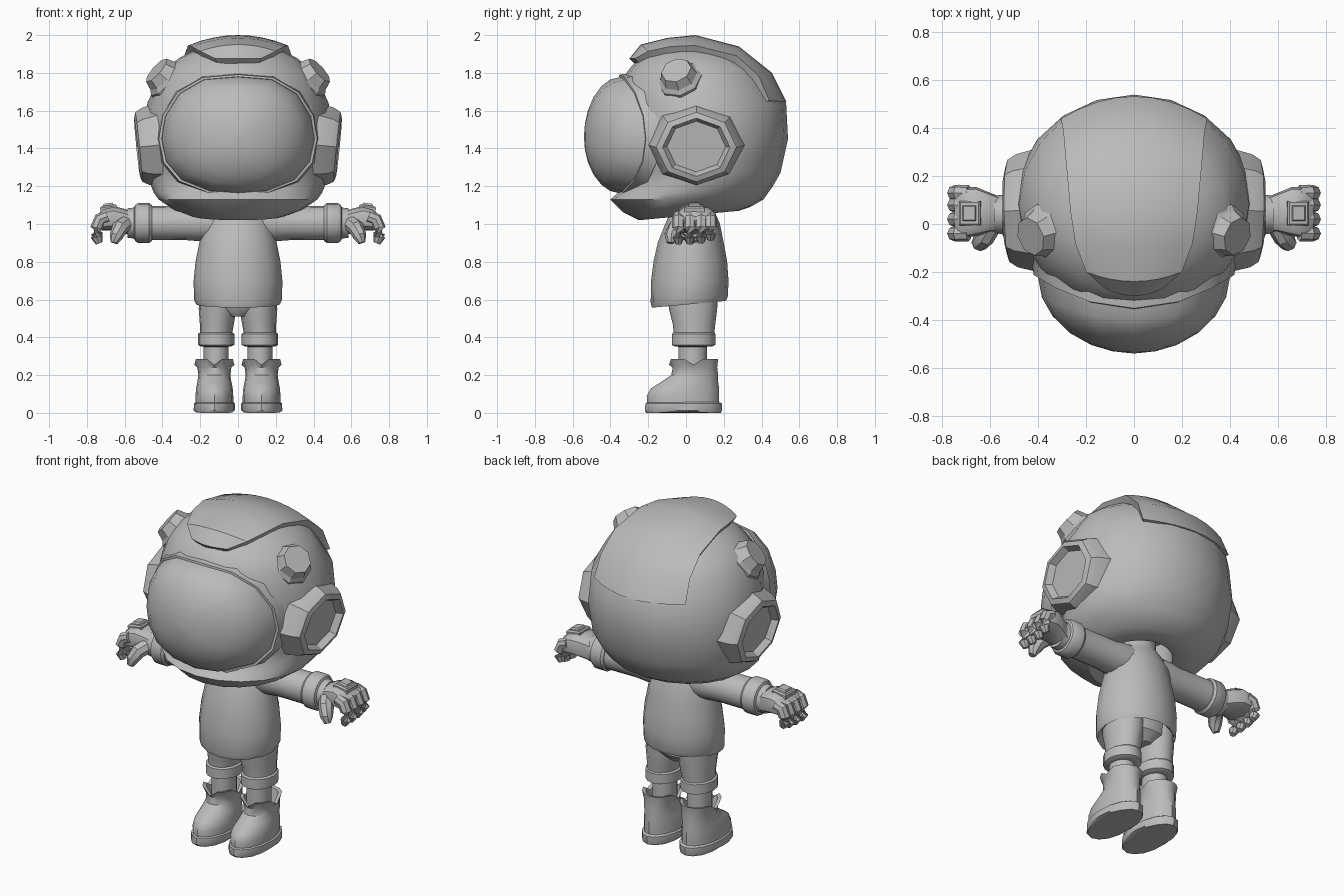
import bpy, bmesh, math
from mathutils import Vector, Matrix

if "Cube" in bpy.data.objects:
    bpy.data.objects.remove(bpy.data.objects["Cube"])

grey = bpy.data.materials.new("suit_grey")
grey.diffuse_color = (0.5, 0.5, 0.5, 1)
grey.use_nodes = True
grey.node_tree.nodes["Principled BSDF"].inputs["Base Color"].default_value = grey.diffuse_color


def build(name, verts, faces, mirror=False, angle=35):
    """Make an object, plus its mirrored twin when asked."""
    for sign in ((1, -1) if mirror else (1,)):
        bm = bmesh.new()
        vs = [bm.verts.new((v[0] * sign, v[1], v[2])) for v in verts]
        for f in faces:
            bm.faces.new([vs[i] for i in f])
        bmesh.ops.recalc_face_normals(bm, faces=bm.faces)
        label = name + ("" if not mirror else "_right" if sign > 0 else "_left")
        mesh = bpy.data.meshes.new(label)
        bm.to_mesh(mesh)
        bm.free()
        mesh.materials.append(grey)
        ob = bpy.data.objects.new(label, mesh)
        bpy.context.collection.objects.link(ob)
        bpy.ops.object.select_all(action='DESELECT')
        ob.select_set(True)
        bpy.context.view_layer.objects.active = ob
        bpy.ops.object.shade_smooth_by_angle(angle=math.radians(angle))


def loft(name, rings, mirror=False, closed=False, angle=35):
    """Skin a list of equal rings; cap the ends or join last to first."""
    n, m = len(rings[0]), len(rings)
    verts = [v for r in rings for v in r]
    faces = []
    for k in range(m if closed else m - 1):
        a, b = k * n, (k + 1) % m * n
        faces += [(a + i, a + (i + 1) % n, b + (i + 1) % n, b + i) for i in range(n)]
    if not closed:
        faces += [tuple(range(n)), tuple(range((m - 1) * n, m * n))]
    build(name, verts, faces, mirror, angle)


def oval(z, y0, y1, hw, cx=0, n=16, tilt=0):
    """Horizontal ring from its front, back and half width."""
    pts = []
    for i in range(n):
        a = 2 * math.pi * i / n
        pts.append(Vector((cx + hw * math.sin(a), (y0 + y1) / 2 - (y1 - y0) / 2 * math.cos(a),
                           z - tilt * math.cos(a))))
    return pts


def tube(name, path, radii, n=10, mirror=True):
    """Round tube along a path with a radius at each point."""
    p = [Vector(v) for v in path]
    rings = []
    for i, c in enumerate(p):
        q = (p[min(i + 1, len(p) - 1)] - p[max(i - 1, 0)]).to_track_quat('Z', 'Y')
        rings.append([c + q @ Vector((radii[i] * math.cos(2 * math.pi * k / n),
                                      radii[i] * math.sin(2 * math.pi * k / n), 0)) for k in range(n)])
    loft(name, rings, mirror)


def disc(name, centre, axis, stages, stretch=1.0):
    """Eight-sided stepped disc; stages are (height along axis, radius)."""
    z = Vector(axis).normalized()
    x = Vector((0, 1, 0))
    x = (x - z * x.dot(z)).normalized()
    y = z.cross(x)
    c = Vector(centre)
    loft(name, [[c + z * h + x * (r * stretch * math.cos(k * math.pi / 4)) + y * (r * math.sin(k * math.pi / 4))
                 for k in range(8)] for h, r in stages], True, angle=20)


# Helmet shell, with a hollow neck opening
shell = [(1.25, -.16, .2, .2), (1.06, -.19, .22, .2), (1.045, -.25, .28, .25), (1.075, -.33, .34, .34),
         (1.13, -.40, .41, .42), (1.165, -.36, .435, .445), (1.20, -.32, .46, .46), (1.27, -.31, .5, .48),
         (1.45, -.37, .54, .5), (1.64, -.37, .53, .48), (1.76, -.345, .45, .425), (1.82, -.30, .41, .385),
         (1.88, -.25, .33, .31), (1.94, -.15, .22, .19), (1.965, -.02, .1, .06)]
tilts = [0, .02, .025, .015] + [0] * 11
loft("helmet", [oval(*s, n=20, tilt=t) for s, t in zip(shell, tilts)], angle=40)

# Visor dome and its thin frame
half = [(0, 1.78), (.18, 1.765), (.31, 1.69), (.385, 1.57), (.405, 1.45), (.38, 1.33), (.30, 1.235),
        (.15, 1.175), (0, 1.16)]
outline = half + [(-x, z) for x, z in half[-2:0:-1]]


def visor_ring(s, depth):
    ring = []
    for x, z in outline:
        rim = -.20 - .14 * (1 - (x / .405) ** 2)
        ring.append(Vector((x * s, depth(rim), 1.46 + (z - 1.46) * s)))
    return ring


bulge = [1, .95, .84, .66, .44, .22, .02]
loft("visor", [visor_ring(s, lambda r, s=s: -.54 + (r + .54) * (1 - math.sqrt(1 - s * s))) for s in bulge])
loft("visor_frame", [visor_ring(s, lambda r, o=o: r + o) for s, o in
                     ((.97, .04), (1.0, -.015), (1.035, -.012), (1.06, .06))], closed=True)

# Raised crest over the top: centre y, z, half width, edge y, z
rows = [(-.30, 1.875, .12, -.27, 1.875), (-.24, 1.95, .20, -.20, 1.915), (-.10, 1.985, .245, -.08, 1.94),
        (.05, 2.0, .265, .05, 1.945), (.28, 1.94, .285, .27, 1.89), (.455, 1.80, .295, .385, 1.785),
        (.533, 1.645, .305, .44, 1.655)]
mid = Vector((0, .07, 1.5))
rings = []
for yc, zc, hw, ye, ze in rows:
    top = []
    for k in range(-4, 5):
        t = k / 4
        top.append(Vector((hw * t, yc + (ye - yc) * t * t, zc + (ze - zc) * t * t)))
    rings.append(top + [v + (mid - v) * .13 for v in reversed(top)])
loft("helmet_crest", rings, angle=30)

# Round side ports and upper knobs
disc("ear_port", (.50, .055, 1.41), (1, -.02, -.1),
     [(-.1, .225), (-.01, .205), (.025, .185), (.035, .155), (.0, .135)], 1.15)
disc("helmet_knob", (.36, -.025, 1.75), (.72, -.27, .64),
     [(-.06, .125), (.03, .12), (.05, .10), (.10, .082)])

# Torso with a hem and neck
torso = [(.62, -.14, .17, .18), (.585, -.165, .205, .21), (.575, -.18, .212, .222), (.60, -.187, .222, .233),
         (.70, -.185, .225, .235), (.80, -.172, .218, .225), (.90, -.15, .20, .205), (1.0, -.11, .18, .185),
         (1.07, -.08, .15, .15), (1.11, -.06, .13, .10), (1.24, -.06, .13, .09)]
loft("torso", [oval(*s, tilt=.018 if s[0] < .65 else 0) for s in torso])

# Trousers, knee cuffs and shins
loft("hips", [oval(*s) for s in ((.64, -.1, .17, .2), (.56, -.09, .165, .17), (.51, -.05, .12, .05))])
leg = [(.64, -.10, .17, .10, .105), (.55, -.09, .165, .10, .108), (.47, -.07, .155, .09, .112),
       (.425, -.065, .15, .086, .116), (.418, -.075, .155, .097, .116), (.36, -.075, .155, .097, .116),
       (.352, -.06, .14, .08, .116), (.35, -.04, .11, .066, .116), (.2, -.04, .11, .066, .116)]
loft("leg", [oval(*s) for s in leg], True)

# Boots: shaft with a notched flared top, and sole
boot = [(.05, -.205, .175, .10), (.09, -.208, .175, .10), (.13, -.185, .175, .097), (.165, -.13, .17, .09),
        (.20, -.078, .17, .085), (.24, -.07, .165, .09), (.285, -.09, .17, .106), (.28, -.07, .15, .085),
        (.2, -.05, .13, .07)]
rings = [oval(*s, cx=.125) for s in boot]
for r in rings[6:8]:
    for i in (0, 4, 12):
        r[i].z -= .03
loft("boot", rings, True)
sole = [oval(z, y0, y1, hw, .125) for z, y0, y1, hw in
        ((.0, -.21, .185, .105), (.012, -.218, .19, .11), (.05, -.215, .19, .108), (.058, -.20, .175, .098))]
for r in sole[:1]:
    for v in r:
        v.z += .015 * max(0, 1 - abs(v.y + .01) / .1)
loft("sole", sole, True)

# Sleeves with stepped cuffs
sleeve = [(.06, .10), (.18, .098), (.28, .09), (.455, .091), (.456, .095), (.47, .105), (.53, .105),
          (.545, .095), (.55, .082), (.585, .078)]
tube("sleeve", [(x, .04, 1.005) for x, r in sleeve], [r for x, r in sleeve], 16)

# Gloves: palm, fingers, thumb and back plate
palm = [(.55, -.03, .11, .935, 1.06), (.60, -.035, .13, .95, 1.08), (.66, -.05, .155, .965, 1.095),
        (.715, -.06, .155, .965, 1.08), (.75, -.05, .145, .98, 1.04)]
rings = []
for x, y0, y1, z0, z1 in palm:
    ring = []
    for k in range(12):
        c, s = math.cos(k * math.pi / 6), math.sin(k * math.pi / 6)
        ring.append(Vector((x, (y0 + y1) / 2 + (y1 - y0) / 2 * math.copysign(abs(c) ** .7, c),
                            (z0 + z1) / 2 + (z1 - z0) / 2 * math.copysign(abs(s) ** .7, s))))
    rings.append(ring)
loft("palm", rings, True)
for i, y in enumerate((-.04, .02, .08, .13)):
    up = (0, .0, .005, .02)[i]
    tube("finger_%d" % (i + 1), [(.69, y, 1.04), (.73, y, 1.025), (.748, y, .98), (.748, y, .93 + up),
                                 (.735, y, .897 + up)], [.032, .034, .033, .031, .018], 8)
tube("thumb", [(.60, -.01, 1.0), (.625, -.055, .98), (.645, -.08, .935), (.655, -.085, .90)],
     [.045, .043, .036, .02], 8)
tilt = Matrix.Rotation(math.radians(8), 3, 'Y')
for name, size, h in (("glove_plate", .045, 0), ("glove_badge", .028, .011)):
    rings = [[Vector((.685, .045, 1.085)) + tilt @ Vector((a * s, b * s * 1.15, h + z))
              for a, b in ((-1, -1), (1, -1), (1, 1), (-1, 1))]
             for s, z in ((size, -.02), (size, .006), (size * .85, .014))]
    loft(name, rings, True, angle=20)
